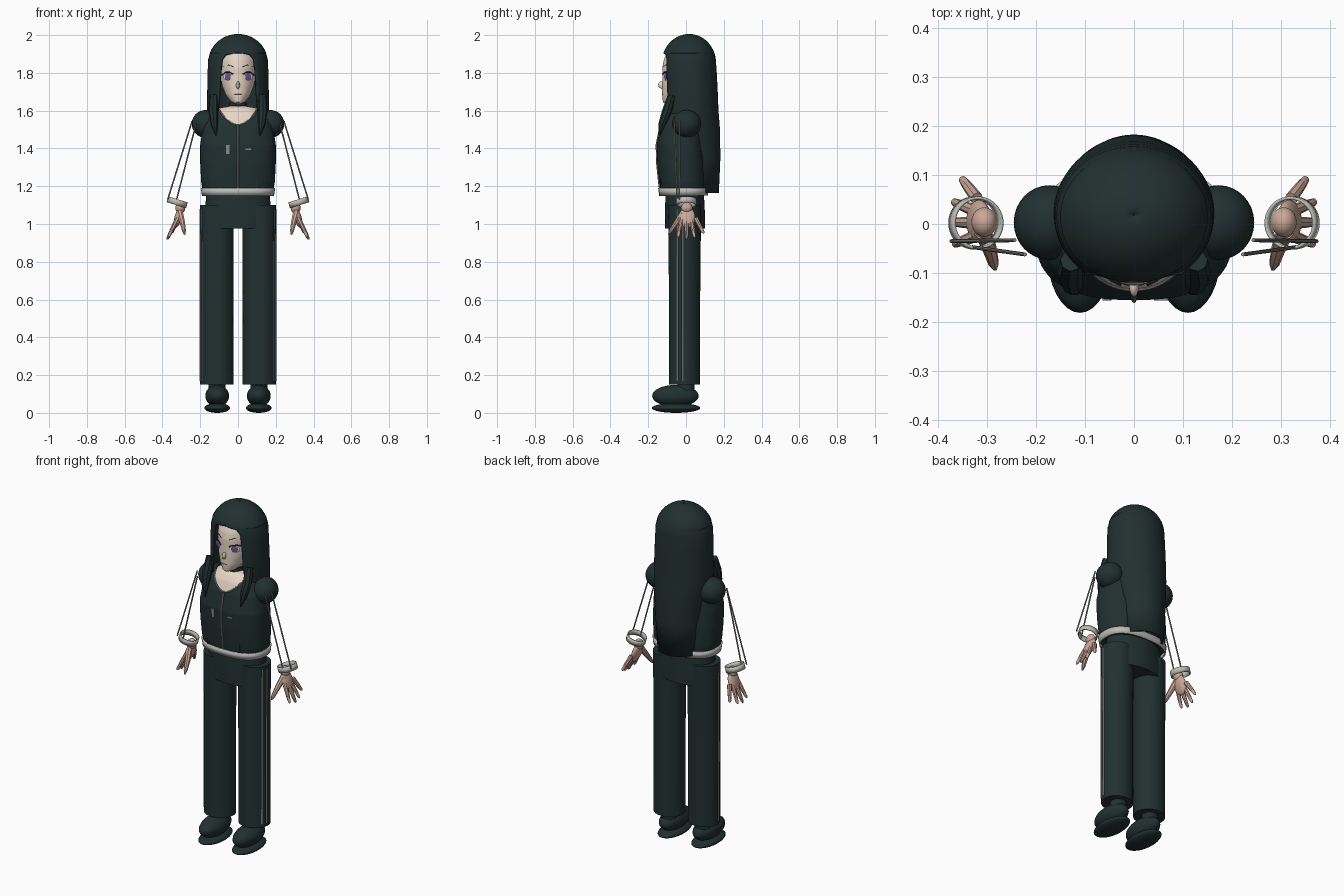
import bpy, bmesh
from math import sin, cos, pi, atan2
from mathutils import Vector

if "Cube" in bpy.data.objects:
    bpy.data.objects.remove(bpy.data.objects["Cube"])


def material(name, rgb):
    m = bpy.data.materials.new(name)
    m.use_nodes = True
    m.diffuse_color = (*rgb, 1)
    b = m.node_tree.nodes["Principled BSDF"]
    b.inputs["Base Color"].default_value = (*rgb, 1)
    b.inputs["Roughness"].default_value = 0.8
    return m


CLOTH = material("dark cloth", (0.016, 0.03, 0.03))
HAIR = material("dark hair", (0.016, 0.029, 0.029))
FACE = material("pale skin", (0.82, 0.69, 0.58))
SKIN = material("warm skin", (0.6, 0.39, 0.32))
BAND = material("light grey", (0.5, 0.5, 0.47))
TRIM = material("trim grey", (0.25, 0.26, 0.25))
IRIS = material("violet", (0.16, 0.08, 0.3))
WHITE = material("eye white", (0.75, 0.7, 0.7))
LIPS = material("lip brown", (0.4, 0.22, 0.18))


def smooth(ob, mat=None):
    if mat:
        ob.data.materials.append(mat)
    bpy.ops.object.select_all(action="DESELECT")
    bpy.context.view_layer.objects.active = ob
    ob.select_set(True)
    bpy.ops.object.shade_smooth_by_angle(angle=0.7)
    return ob


def mesh_object(name, bm, mat):
    bmesh.ops.remove_doubles(bm, verts=bm.verts, dist=0.0002)
    bmesh.ops.recalc_face_normals(bm, faces=bm.faces)
    me = bpy.data.meshes.new(name)
    bm.to_mesh(me)
    bm.free()
    ob = bpy.data.objects.new(name, me)
    bpy.context.collection.objects.link(ob)
    return smooth(ob, mat)


def at(rows, z):
    """Interpolated profile row at a height."""
    for a, b in zip(rows, rows[1:]):
        if min(a[0], b[0]) <= z <= max(a[0], b[0]):
            k = (z - a[0]) / (b[0] - a[0])
            return [p + (q - p) * k for p, q in zip(a, b)]
    return rows[-1]


def ring_point(row, t, p, cx=0):
    z, rx, yf, yb = row[:4]
    s, c = sin(t), -cos(t)
    e = 2 / p
    sx = abs(s) ** e * (1 if s > 0 else -1)
    sy = abs(c) ** e * (1 if c > 0 else -1)
    return Vector((cx + rx * sx, (yf + yb) / 2 + (yb - yf) / 2 * sy, z))


def front(rows, x, z, p):
    """Point on the front of a lofted body."""
    _, rx, yf, yb = at(rows, z)
    d = max(0, 1 - abs(x / rx) ** p) ** (1 / p)
    return Vector((x, (yf + yb) / 2 - (yb - yf) / 2 * d, z))


def loft(name, rows, mat, p=2, cx=0, steps=1, n=48, caps=True):
    """Rows are (height, half width, front y, back y[, opening angle])."""
    lo, hi = rows[0][0], rows[-1][0]
    if steps > 1:
        rows = [at(rows, lo + (hi - lo) * i / steps) for i in range(steps + 1)]
    bm = bmesh.new()
    rings = []
    for r in rows:
        a = r[4] if len(r) > 4 else 0
        rings.append([bm.verts.new(ring_point(r, a + (2 * pi - 2 * a) * i / n, p, cx))
                      for i in range(n + 1)])
    for A, B in zip(rings, rings[1:]):
        for i in range(n):
            bm.faces.new((A[i], A[i + 1], B[i + 1], B[i]))
    if caps:
        bm.faces.new(rings[0][:-1])
        bm.faces.new(rings[-1][:-1])
    return mesh_object(name, bm, mat)


def thicken(ob, t):
    m = ob.modifiers.new("thickness", "SOLIDIFY")
    m.thickness, m.offset = t, 0


def ball(name, loc, size, mat, rot=(0, 0, 0)):
    bpy.ops.mesh.primitive_uv_sphere_add(segments=32, ring_count=20, location=loc, rotation=rot)
    ob = bpy.context.object
    ob.name, ob.scale = name, size
    return smooth(ob, mat)


def tube(name, pts, radii, mat):
    cu = bpy.data.curves.new(name, "CURVE")
    cu.dimensions, cu.bevel_depth, cu.bevel_resolution, cu.use_fill_caps = "3D", 1, 2, True
    sp = cu.splines.new("POLY")
    sp.points.add(len(pts) - 1)
    for i, q in enumerate(pts):
        sp.points[i].co = (*q, 1)
        sp.points[i].radius = radii[i] if isinstance(radii, (list, tuple)) else radii
    ob = bpy.data.objects.new(name, cu)
    bpy.context.collection.objects.link(ob)
    bpy.ops.object.select_all(action="DESELECT")
    bpy.context.view_layer.objects.active = ob
    ob.select_set(True)
    bpy.ops.object.convert(target="MESH")
    ob = bpy.context.object
    ob.data.materials.clear()
    return smooth(ob, mat)


# Jacket, with the open neckline as skin faces
TORSO = [(1.17, .185, -.135, .11), (1.22, .195, -.142, .11), (1.32, .2, -.152, .108),
         (1.42, .2, -.155, .1), (1.52, .185, -.135, .095), (1.58, .15, -.11, .085),
         (1.615, .1, -.085, .07), (1.625, .04, -.06, .03)]
jacket = loft("jacket", TORSO, CLOTH, p=2.5, steps=60, n=96)
jacket.data.materials.append(FACE)
for f in jacket.data.polygons:
    c = f.center
    if c.y < -.03 and c.z > 1.525 + 8 * c.x * c.x:
        f.material_index = 1
off = Vector((0, -.001, 0))
tube("neckline_trim", [front(TORSO, x / 100, 1.525 + 8 * (x / 100) ** 2, 2.5) + off
                       for x in range(-10, 11)], .004, TRIM)
tube("zipper", [front(TORSO, 0, 1.19 + i * .033, 2.5) + off for i in range(11)], .005, TRIM)
hem = loft("jacket_hem", [(1.15, .187, -.138, .113), (1.19, .193, -.143, .115)],
           BAND, p=2.5, caps=False)
thicken(hem, .008)

# Chest patches and pocket tabs
for name, x, z, w, h in (("right_patch", -.055, 1.395, .009, .024), ("left_patch", .055, 1.395, .014, .004),
                         ("right_pocket", -.1, 1.215, .004, .025), ("left_pocket", .1, 1.215, .004, .025)):
    bpy.ops.mesh.primitive_cube_add(size=2, location=front(TORSO, x, z, 2.5))
    bpy.context.object.name = name
    bpy.context.object.scale = (w, .004, h)
    bpy.context.object.data.materials.append(TRIM if "patch" in name else HAIR)

# Hips and waist
loft("hips", [(.975, .172, -.11, .1), (1.06, .175, -.112, .1), (1.16, .168, -.108, .095)], CLOTH)

# Head, neck and choker
HEAD = [(1.635, .012, -.11, -.06), (1.645, .035, -.122, -.02), (1.68, .064, -.126, .04),
        (1.73, .084, -.126, .08), (1.78, .094, -.125, .1), (1.83, .097, -.125, .11),
        (1.87, .096, -.117, .11), (1.91, .085, -.1, .1), (1.95, .05, -.06, .06)]
loft("head", HEAD, FACE, steps=32)
loft("neck", [(1.54, .045, -.075, .02), (1.68, .036, -.06, .02)], FACE)
loft("choker", [(1.625, .047, -.078, .03), (1.645, .046, -.077, .03)], CLOTH)
ball("nose", (0, -.124, 1.735), (.01, .024, .02), FACE, (-.3, 0, 0))
tube("mouth", [front(HEAD, x / 100, 1.685, 2) for x in (-2, -1, 0, 1, 2)], .002, LIPS)

# Long hair: cap with a face opening, falling down the back
dome = [(1.845 + .155 * cos(i * pi / 24), .155 * sin(i * pi / 24) + .001,
         .017 - .142 * sin(i * pi / 24), .018 + .137 * sin(i * pi / 24), 0) for i in range(10)]
hair = loft("hair", dome + [
    (1.902, .143, -.114, .145, .2), (1.895, .145, -.116, .148, .45), (1.87, .152, -.12, .152, .58),
    (1.8, .155, -.125, .157, .63), (1.7, .157, -.125, .162, .66), (1.6, .158, -.122, .166, .72),
    (1.55, .155, -.12, .17, 1.2), (1.5, .15, -.12, .174, 1.7), (1.35, .14, -.12, .176, 2),
    (1.165, .127, -.12, .168, 2.05)], HAIR, caps=False)
thicken(hair, .012)

for s, side in ((-1, "right"), (1, "left")):
    # Front lock of hair
    lock = tube(side + "_hair_lock", [(s * .128, -.075, 1.68), (s * .131, -.1, 1.6),
                                      (s * .125, -.126, 1.53), (s * .116, -.142, 1.47)],
                (.022, .026, .02, .003), HAIR)
    # Eye plates follow the turn of the face
    e = front(HEAD, s * .054, 1.78, 2)
    turn = atan2(s * .045, .1)
    ball(side + "_eye_white", e, (.027, .004, .021), WHITE, (0, 0, turn))
    ball(side + "_iris", e + Vector((0, -.003, 0)), (.017, .004, .02), IRIS, (0, 0, turn))
    tube(side + "_lash", [front(HEAD, s * x, z, 2) + off * 3 for x, z in
                          ((.027, 1.793), (.045, 1.803), (.065, 1.803), (.084, 1.79))], .0035, HAIR)
    tube(side + "_brow", [front(HEAD, s * x, z, 2) for x, z in
                          ((.025, 1.832), (.05, 1.842), (.08, 1.832))], .002, HAIR)

    # Shoulder puff, sleeve piping and cuff
    ball(side + "_shoulder", (s * .172, .003, 1.53), (.073, .076, .073), CLOTH)
    tube(side + "_piping_outer", [(s * .243, -.033, 1.545), (s * .372, -.035, 1.13)], .004, TRIM)
    tube(side + "_piping_inner", [(s * .222, -.062, 1.53), (s * .33, -.047, 1.11)], .004, TRIM)
    bpy.ops.mesh.primitive_cylinder_add(vertices=40, radius=.051, depth=.032, end_fill_type="NOTHING",
                                        location=(s * .322, .002, 1.115), rotation=(0, -s * .3, 0))
    cuff = smooth(bpy.context.object, BAND)
    cuff.name = side + "_cuff"
    thicken(cuff, .006)

    # Hand with spread fingers
    ball(side + "_palm", (s * .316, .006, 1.035), (.02, .043, .058), SKIN, (0, -s * .3, 0))
    ball(side + "_wrist", (s * .305, .004, 1.085), (.026, .03, .03), SKIN)
    for finger, y, x, z in (("index", -.042, .368, .93), ("middle", .004, .375, .918),
                            ("ring", .046, .37, .927), ("little", .094, .352, .95)):
        root = Vector((s * .32, y * .55, 1.03))
        tip = Vector((s * x, y, z))
        tube(f"{side}_{finger}_finger", [root, root.lerp(tip, .55), root.lerp(tip, .92), tip],
             (.013, .011, .008, .003), SKIN)
    tube(side + "_thumb", [(s * .308, -.015, 1.06), (s * .295, -.048, 1.01), (s * .286, -.08, .965),
                           (s * .283, -.092, .945)], (.018, .015, .011, .004), SKIN)

    # Trouser leg with side piping
    loft(side + "_trouser_leg", [(.15, .088, -.09, .075), (.6, .087, -.09, .075),
                                 (1.1, .09, -.095, .08)], CLOTH, cx=s * .112)
    for i, (x, y) in enumerate(((.19, -.046), (.2, -.017))):
        tube(f"{side}_leg_piping_{i + 1}", [(s * x, y, .17), (s * x, y, 1.08)], .004, BAND)

    # Shoe and sole
    ball(side + "_shoe", (s * .11, -.056, .09), (.063, .123, .058), CLOTH)
    ball(side + "_sole", (s * .11, -.053, .026), (.068, .128, .026), HAIR)
    loft(side + "_ankle", [(.08, .045, -.045, .045), (.2, .045, -.045, .045)], CLOTH, cx=s * .11)
